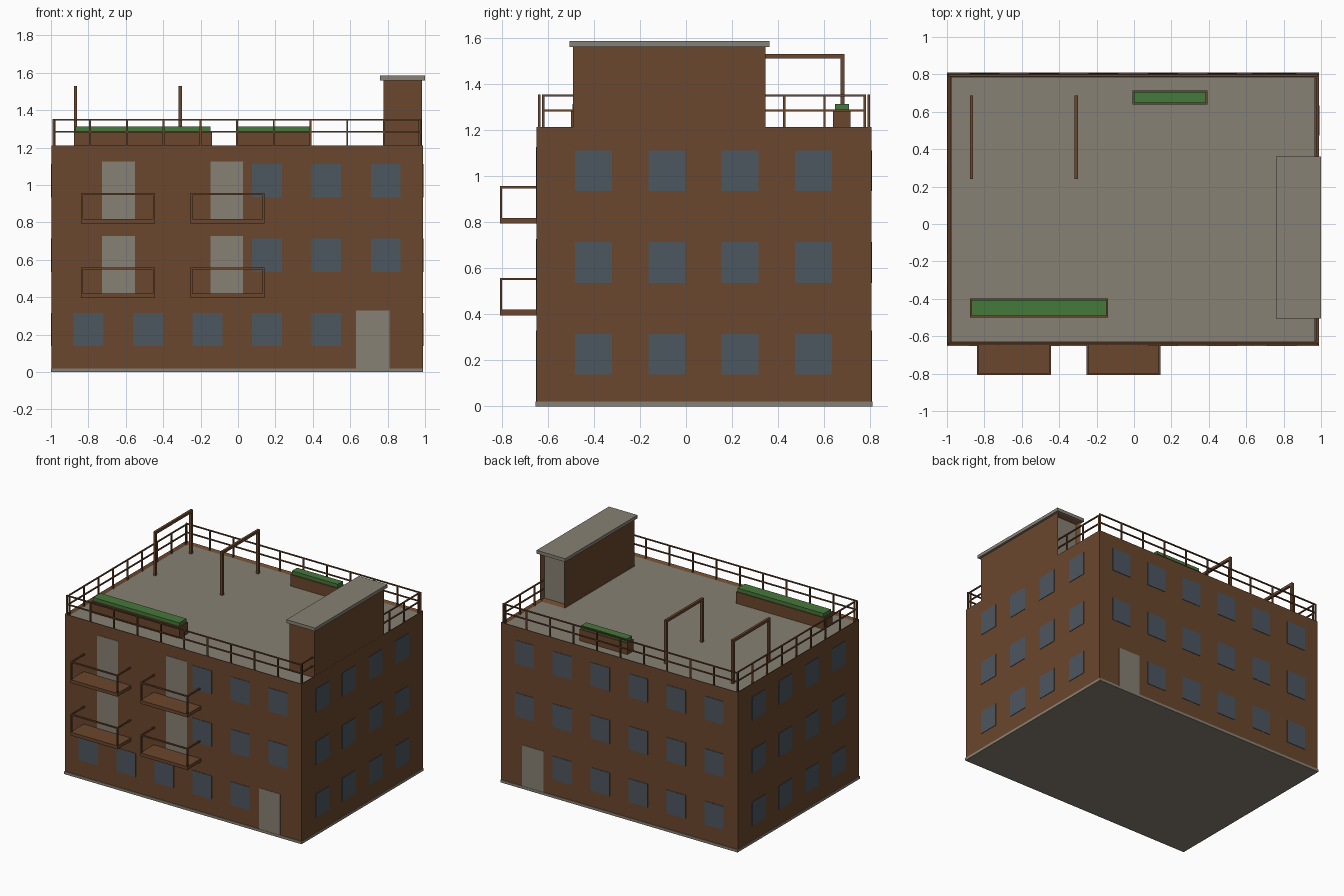
import bpy, bmesh
from mathutils import Vector

old = bpy.data.objects.get("Cube")
if old:
    bpy.data.objects.remove(old, do_unlink=True)


def material(name, rgb):
    m = bpy.data.materials.new(name)
    m.use_nodes = True
    m.diffuse_color = (*rgb, 1)
    m.node_tree.nodes["Principled BSDF"].inputs["Base Color"].default_value = (*rgb, 1)
    return m


BROWN = material("brown_brick", (0.145, 0.063, 0.026))
GREY = material("warm_grey", (0.245, 0.218, 0.172))
GLASS = material("blue_grey_glass", (0.073, 0.093, 0.115))
GREEN = material("hedge_green", (0.061, 0.188, 0.045))


def add_box(bm, lo, hi):
    """Add a box given by two opposite corners."""
    lo, hi = Vector(lo), Vector(hi)
    verts = bmesh.ops.create_cube(bm, size=1)["verts"]
    for v in verts:
        v.co = Vector(a * b for a, b in zip(v.co, hi - lo)) + (lo + hi) / 2


def finish(name, bm, *mats):
    mesh = bpy.data.meshes.new(name)
    bm.to_mesh(mesh)
    bm.free()
    for m in mats:
        mesh.materials.append(m)
    ob = bpy.data.objects.new(name, mesh)
    bpy.context.scene.collection.objects.link(ob)
    return ob


def boxes(name, mat, parts):
    bm = bmesh.new()
    for lo, hi in parts:
        add_box(bm, lo, hi)
    return finish(name, bm, mat)


def recess(bm, direction, border, depth, index):
    """Inset the face looking along a direction, push it in and colour it."""
    bm.normal_update()
    face = max(bm.faces, key=lambda f: f.normal.dot(direction))
    bmesh.ops.inset_region(bm, faces=[face], thickness=border)
    bmesh.ops.translate(bm, verts=face.verts, vec=-depth * Vector(direction))
    rim = bmesh.ops.inset_region(bm, faces=[face], thickness=0.0005)
    face.material_index = index
    return rim


X0, X1, Y0, Y1, TOP = -0.998, 0.988, -0.648, 0.805, 1.212
FLOOR = TOP - 0.014

# Main block with a low parapet around the sunken roof floor
bm = bmesh.new()
add_box(bm, (X0, Y0, 0.02), (X1, Y1, TOP))
recess(bm, Vector((0, 0, 1)), 0.03, TOP - FLOOR, 1)
finish("building_walls", bm, BROWN, GREY)
boxes("base_slab", GREY, [((X0 - .002, Y0 - .005, 0), (X1 + .002, Y1 + .005, 0.02))])

# Windows and doors as thin plates on each wall
T = 0.003
cols_x = [-0.8 + 0.318 * i for i in range(6)]
cols_y = [-0.402 + 0.3185 * i for i in range(4)]
rows = [0.138 + 0.398 * i for i in range(3)]
W, H = 0.08, 0.177


def plate_x(y, x, z, half, h):
    return (x - half, y - T, z), (x + half, y + T, z + h)


def plate_y(x, y, z, half, h):
    return (x - T, y - half, z), (x + T, y + half, z + h)


front, back, left, right = [], [], [], []
for r, z in enumerate(rows):
    front += [plate_x(Y0, x, z, W, H) for x in (cols_x[:5] if r == 0 else cols_x[3:])]
    back += [plate_x(Y1, x, z, W, H) for x in (cols_x[:5] if r == 0 else cols_x)]
    left += [plate_y(X1, y, z, W, H) for y in cols_y]
    right += [plate_y(X0, y, z, W, H) for y in cols_y]
boxes("front_windows", GLASS, front)
boxes("back_windows", GLASS, back)
boxes("left_windows", GLASS, left)
boxes("right_windows", GLASS, right)
boxes("entrance_doors", GREY, [plate_x(y, 0.72, 0.02, 0.09, 0.31) for y in (Y0, Y1)])

# Balconies with a door, a slab and an open rail
R = 0.01
for level, z in (("lower", 0.395), ("upper", 0.793)):
    for side, x0, door_x in (("right", -0.84, -0.64), ("middle", -0.253, -0.06)):
        x1, yf, zt = x0 + 0.395, -0.808, z + 0.163
        name = f"{level}_{side}_balcony"
        boxes(name + "_door", GREY, [plate_x(Y0, door_x, z + .024, 0.088, 0.308)])
        boxes(name + "_slab", BROWN, [((x0, yf, z), (x1, Y0, z + 0.025))])
        rail = [((x0, yf, zt - R), (x1, yf + R, zt))]
        for x in (x0, x1 - R):
            rail += [((x, yf, zt - R), (x + R, Y0, zt)),
                     ((x, yf, z), (x + R, yf + R, zt))]
        boxes(name + "_rail", BROWN, rail)


# Roof railing: posts and two bars on every side
def railing(name, start, end, spans):
    a, b = Vector(start), Vector(end)
    h = 0.005
    parts = []
    for i in range(spans + 1):
        p = a.lerp(b, i / spans)
        parts.append(((p.x - h, p.y - h, FLOOR), (p.x + h, p.y + h, 1.353)))
    for z in (1.284, 1.35):
        parts.append(((a.x - h, a.y - h, z - 0.004), (b.x + h, b.y + h, z + 0.004)))
    boxes(name, BROWN, parts)


railing("front_railing", (-0.987, -0.637), (0.977, -0.637), 10)
railing("back_railing", (-0.987, 0.793), (0.977, 0.793), 10)
railing("left_railing", (0.97, -0.62), (0.97, 0.776), 8)
railing("right_railing", (-0.98, -0.62), (-0.98, 0.776), 8)

# Stair house with a recessed door at the back end and a flat cap
bm = bmesh.new()
add_box(bm, (0.777, -0.49, FLOOR), (0.983, 0.345, 1.56))
recess(bm, Vector((0, 1, 0)), 0.022, 0.03, 1)
finish("stair_house", bm, BROWN, GREY)
boxes("stair_house_cap", GREY, [((0.76, -0.505, 1.56), (1.0, 0.362, 1.585))])

# Planters with hedges
for name, x0, x1, y0, y1 in (("front", -0.878, -0.14, -0.5, -0.398),
                             ("back", -0.008, 0.392, 0.638, 0.715)):
    boxes(name + "_planter", BROWN, [((x0, y0, FLOOR), (x1, y1, 1.285))])
    e = 0.008
    boxes(name + "_hedge", GREEN, [((x0 + e, y0 + e, 1.28), (x1 - e, y1 - e, 1.312))])

# Two portal frames on the roof
for name, x in (("right_frame", -0.869), ("middle_frame", -0.308)):
    w = 0.009
    boxes(name, BROWN, [
        ((x - w, 0.24, FLOOR), (x + w, 0.258, 1.53)),
        ((x - w, 0.67, FLOOR), (x + w, 0.688, 1.53)),
        ((x - w, 0.24, 1.51), (x + w, 0.688, 1.53))])
